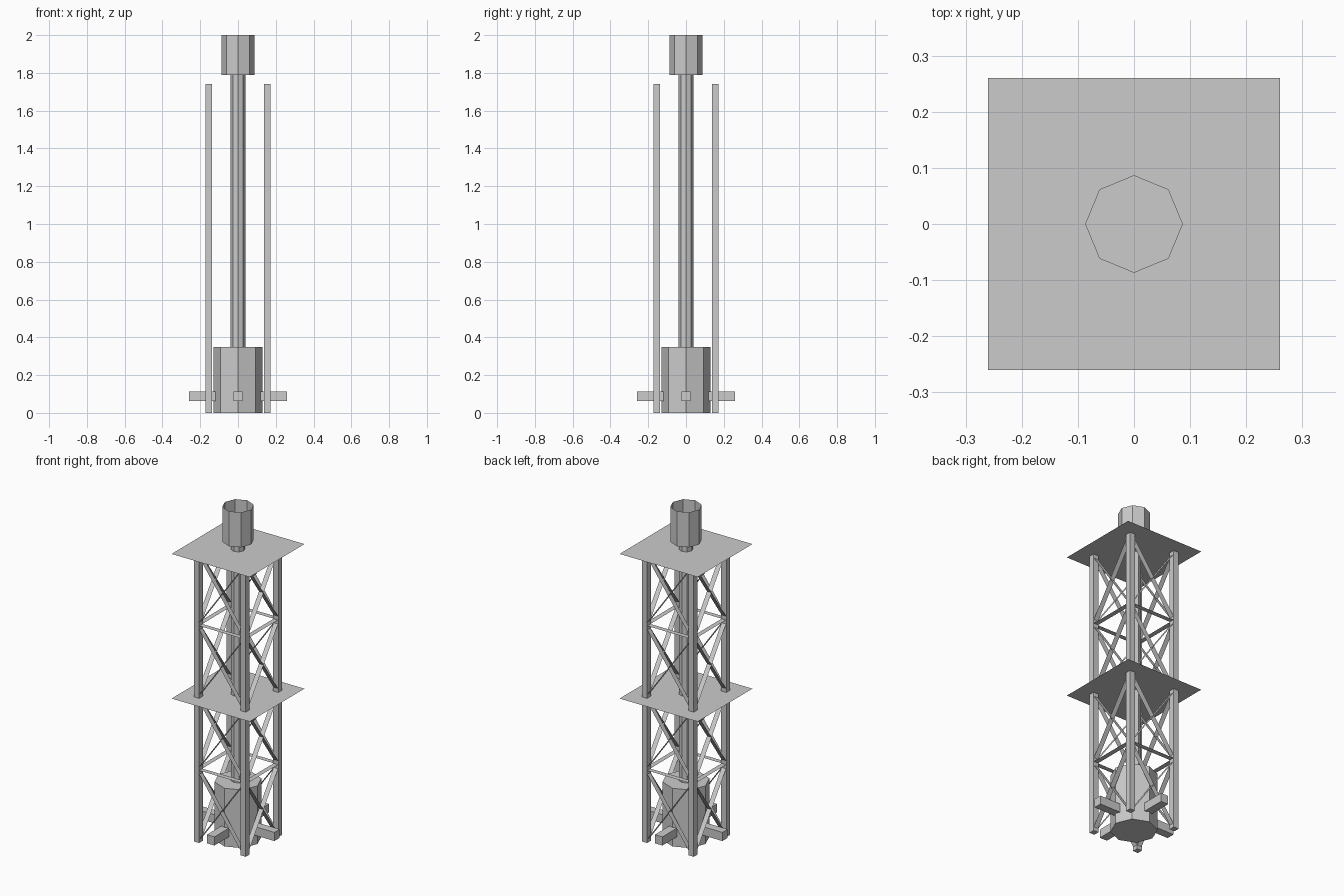
import bpy, bmesh, math

if "Cube" in bpy.data.objects:
    bpy.data.objects.remove(bpy.data.objects["Cube"])

LEG, HALF = 0.155, 0.017      # leg position and half thickness
TOP = 1.74                    # height of the lattice
BAY = TOP / 4


def finish(name, bm):
    me = bpy.data.meshes.new(name)
    bm.to_mesh(me)
    bm.free()
    ob = bpy.data.objects.new(name, me)
    bpy.context.collection.objects.link(ob)
    return ob


def box(name, lo, hi):
    bm = bmesh.new()
    bmesh.ops.create_cube(bm, size=1)
    for v in bm.verts:
        v.co = [(lo[i] + hi[i]) / 2 + v.co[i] * (hi[i] - lo[i]) for i in range(3)]
    return finish(name, bm)


def octagon(name, r, z0, z1, open_top=False):
    bm = bmesh.new()
    ring = [[bm.verts.new((r * math.cos(k * math.pi / 4), r * math.sin(k * math.pi / 4), z))
             for k in range(8)] for z in (z0, z1)]
    for k in range(8):
        j = (k + 1) % 8
        bm.faces.new((ring[0][k], ring[0][j], ring[1][j], ring[1][k]))
    bm.faces.new(ring[0][::-1])
    if not open_top:
        bm.faces.new(ring[1])
    return finish(name, bm)


# Central base, mast and open cup
octagon("base_drum", 0.13, 0, 0.35)
octagon("mast", 0.039, 0.35, 1.79)
octagon("top_cup", 0.087, 1.79, 2.0, open_top=True)

# Corner legs
for sx in (-1, 1):
    for sy in (-1, 1):
        x, y = sx * LEG, sy * LEG
        box("leg", (x - HALF, y - HALF, 0), (x + HALF, y + HALF, TOP))

# Thin platforms
for z in (TOP / 2, TOP):
    bm = bmesh.new()
    bmesh.ops.create_grid(bm, x_segments=1, y_segments=1, size=0.26)
    bmesh.ops.translate(bm, verts=bm.verts, vec=(0, 0, z))
    finish("platform", bm)

# Flat strip braces and foot arms on each of the four sides
for side in range(4):
    bm = bmesh.new()

    def strip(z0, z1):
        w = 0.015
        pts = ((-LEG, -LEG - w, z0), (LEG, -LEG - w, z1),
               (LEG, -LEG + w, z1), (-LEG, -LEG + w, z0))
        bm.faces.new([bm.verts.new(p) for p in pts])

    for i in range(4):
        strip(i * BAY, (i + 1) * BAY)
        strip((i + 1) * BAY, i * BAY)
    for i in (1, 3):
        strip(i * BAY, i * BAY)
    braces = finish("side_braces", bm)
    arm = box("foot_arm", (0.1, -0.025, 0.062), (0.26, 0.025, 0.114))
    for ob in (braces, arm):
        ob.rotation_euler.z = side * math.pi / 2
